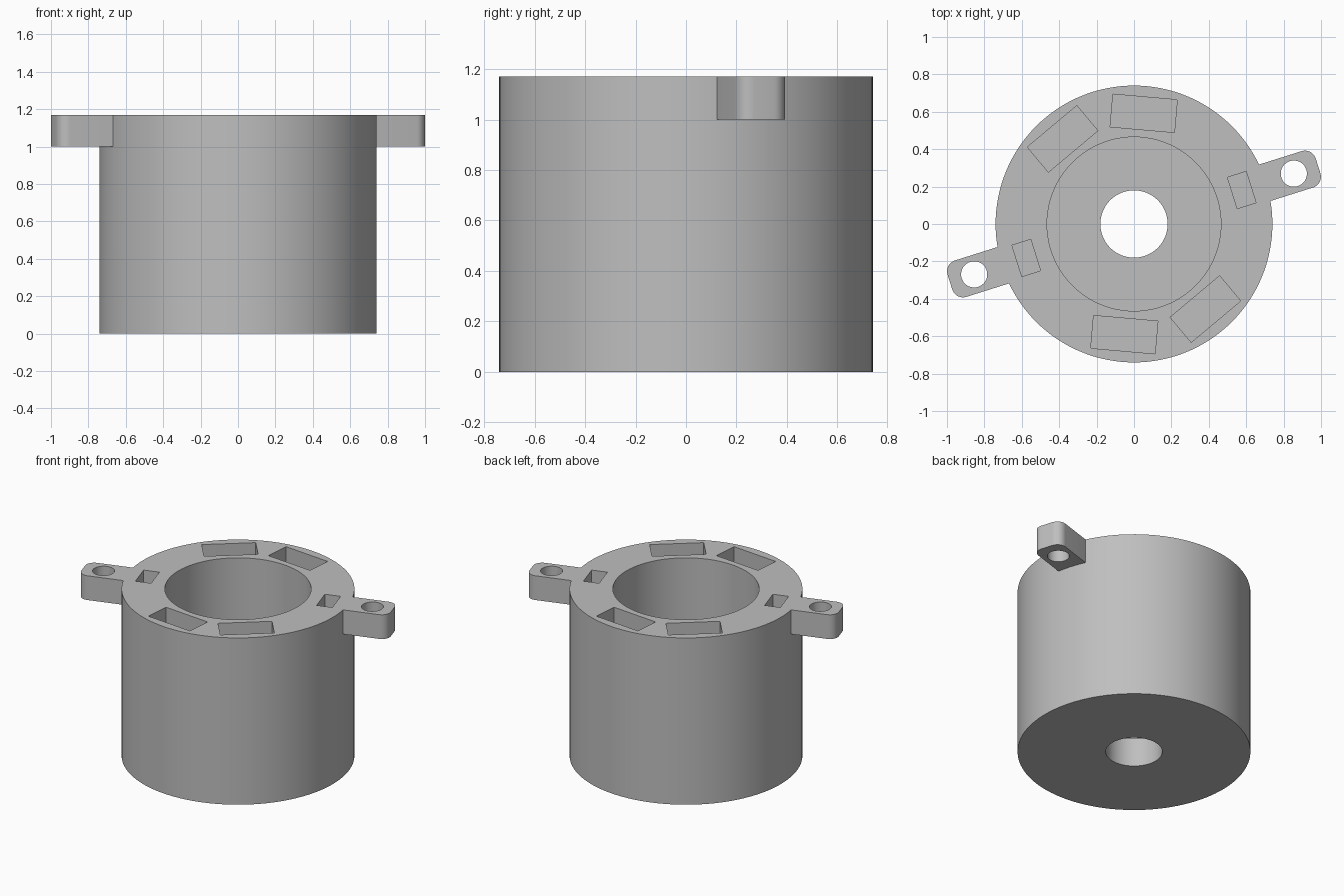
import bpy, bmesh, math
from mathutils import Matrix

HEIGHT, OUTER, BORE, HOLE = 1.17, 0.74, 0.465, 0.18
FLOOR, LUG_BASE, POCKET_DEPTH = 0.2, 1.0, 0.2
LUG_ANGLE = 17.5

cube = bpy.data.objects.get("Cube")
if cube:
    bpy.data.objects.remove(cube, do_unlink=True)

grey = bpy.data.materials.new("plain_grey")
grey.use_nodes = True
grey.diffuse_color = (0.52, 0.52, 0.52, 1)
grey.node_tree.nodes["Principled BSDF"].inputs["Base Color"].default_value = grey.diffuse_color


def finish(name, bm):
    bmesh.ops.recalc_face_normals(bm, faces=bm.faces)
    mesh = bpy.data.meshes.new(name)
    bm.to_mesh(mesh)
    bm.free()
    mesh.materials.append(grey)
    obj = bpy.data.objects.new(name, mesh)
    bpy.context.collection.objects.link(obj)
    return obj


def prism(name, outline, low, high, degrees):
    """Extrude an outline upward and turn it about the z axis."""
    bm = bmesh.new()
    face = bm.faces.new([bm.verts.new((x, y, low)) for x, y in outline])
    grown = bmesh.ops.extrude_face_region(bm, geom=[face])["geom"]
    verts = [v for v in grown if isinstance(v, bmesh.types.BMVert)]
    bmesh.ops.translate(bm, vec=(0, 0, high - low), verts=verts)
    bmesh.ops.transform(bm, matrix=Matrix.Rotation(math.radians(degrees), 4, "Z"), verts=bm.verts)
    return finish(name, bm)


def circle(radius, x=0, steps=96):
    turn = 2 * math.pi / steps
    return [(x + radius * math.cos(i * turn), radius * math.sin(i * turn)) for i in range(steps)]


def rectangle(x, length, width):
    return [(x + a * length / 2, b * width / 2) for a, b in ((-1, -1), (1, -1), (1, 1), (-1, 1))]


def lug_outline(start, end, half, fillet):
    """Flat bar along x with two rounded outer corners."""
    points = [(start, half), (start, -half)]
    for side, first in ((-1, -90), (1, 0)):
        for i in range(9):
            a = math.radians(first + i * 90 / 8)
            points.append((end - fillet + fillet * math.cos(a),
                           side * (half - fillet) + fillet * math.sin(a)))
    return points


def combine(target, tool, operation):
    mod = target.modifiers.new(operation.lower(), "BOOLEAN")
    mod.operation, mod.solver, mod.object = operation, "EXACT", tool
    bpy.context.view_layer.objects.active = target
    bpy.ops.object.modifier_apply(modifier=mod.name)
    bpy.data.objects.remove(tool, do_unlink=True)


# Round housing
housing = prism("housing", circle(OUTER, steps=128), 0, HEIGHT, 0)

# Two mounting lugs on opposite sides
for turn in (0, 180):
    lug = prism("lug", lug_outline(0.69, 1.032, 0.102, 0.06), LUG_BASE, HEIGHT, LUG_ANGLE + turn)
    combine(housing, lug, "UNION")

# Wide bore from the top and shaft hole through the floor
combine(housing, prism("bore_cutter", circle(BORE), FLOOR, HEIGHT + 0.1, 0), "DIFFERENCE")
combine(housing, prism("shaft_cutter", circle(HOLE, steps=64), -0.1, FLOOR + 0.1, 0), "DIFFERENCE")

# Rim pockets and screw holes, repeated half a turn apart
for turn in (0, 180):
    screw = prism("screw_cutter", circle(0.07, 0.896, 40), LUG_BASE - 0.1, HEIGHT + 0.1, LUG_ANGLE + turn)
    combine(housing, screw, "DIFFERENCE")
    for angle, radius, depth, width in ((LUG_ANGLE, 0.604, 0.105, 0.175),
                                        (85, 0.594, 0.175, 0.345),
                                        (130, 0.594, 0.175, 0.345)):
        pocket = prism("pocket_cutter", rectangle(radius, depth, width),
                       HEIGHT - POCKET_DEPTH, HEIGHT + 0.1, angle + turn)
        combine(housing, pocket, "DIFFERENCE")

# Smooth round walls, crisp edges
bpy.ops.object.select_all(action="DESELECT")
housing.select_set(True)
bpy.context.view_layer.objects.active = housing
bpy.ops.object.shade_smooth_by_angle(angle=math.radians(30))
